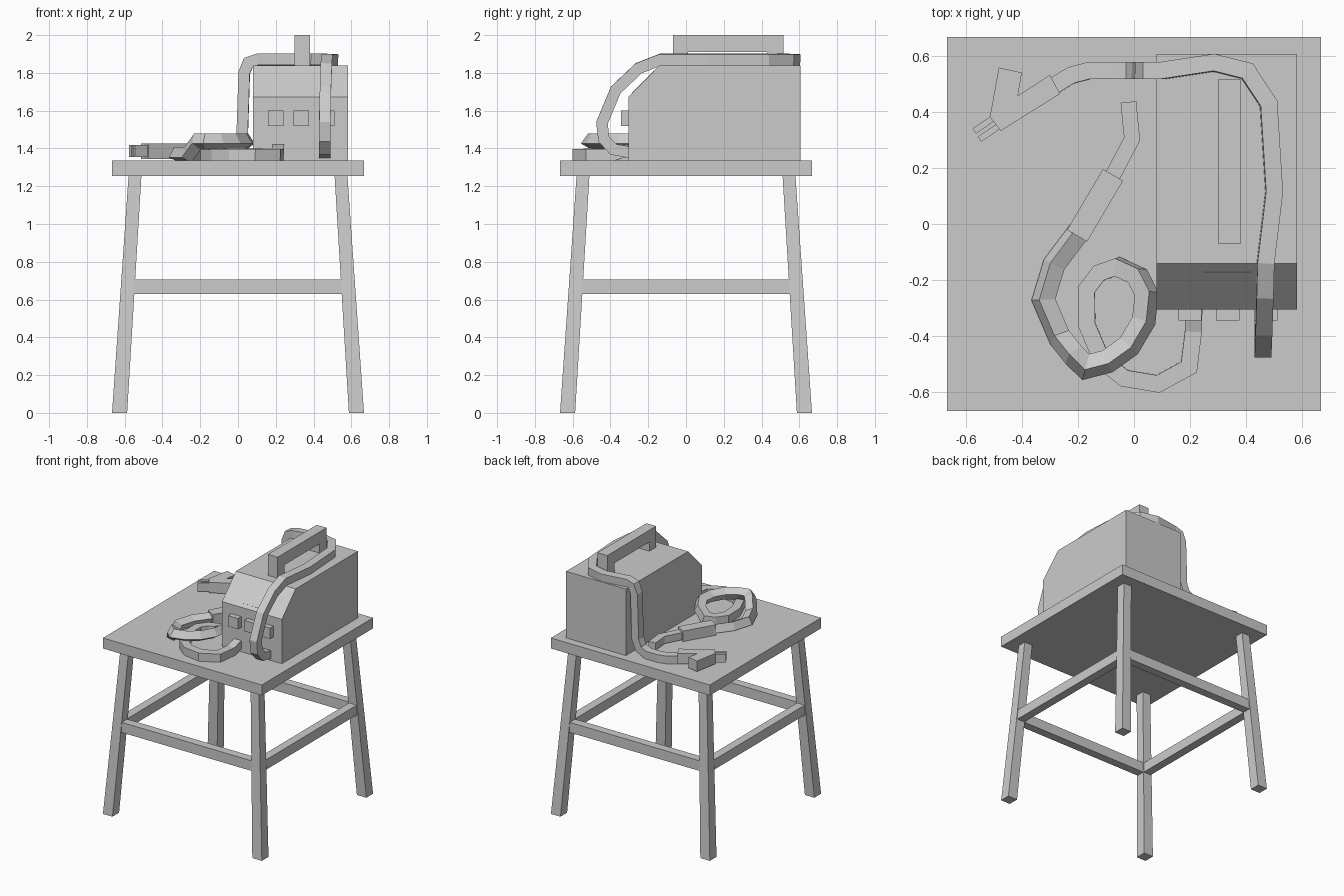
import bpy, bmesh
from mathutils import Vector


def finish(bm, name):
    bmesh.ops.recalc_face_normals(bm, faces=bm.faces)
    mesh = bpy.data.meshes.new(name)
    bm.to_mesh(mesh)
    bm.free()
    obj = bpy.data.objects.new(name, mesh)
    bpy.context.collection.objects.link(obj)
    return obj


def loft(name, rings):
    """Join a list of matching point rings and cap both ends."""
    bm = bmesh.new()
    vs = [[bm.verts.new(p) for p in r] for r in rings]
    n = len(vs[0])
    for a, b in zip(vs, vs[1:]):
        for i in range(n):
            bm.faces.new((a[i], a[(i + 1) % n], b[(i + 1) % n], b[i]))
    bm.faces.new(vs[0])
    bm.faces.new(vs[-1][::-1])
    return finish(bm, name)


def rect(cx, cy, z, hx, hy):
    return [(cx - hx, cy - hy, z), (cx + hx, cy - hy, z),
            (cx + hx, cy + hy, z), (cx - hx, cy + hy, z)]


def box(name, x0, x1, y0, y1, z0, z1):
    c = ((x0 + x1) / 2, (y0 + y1) / 2)
    h = ((x1 - x0) / 2, (y1 - y0) / 2)
    return loft(name, [rect(*c, z0, *h), rect(*c, z1, *h)])


def sweep(name, path, w, h):
    """Rectangular section carried along a path with mitred corners."""
    pts = [Vector(p) for p in path]
    dirs = [(b - a).normalized() for a, b in zip(pts, pts[1:])]
    side = dirs[0].cross(Vector((0, 0, 1))).normalized()
    up = side.cross(dirs[0])
    ring = [pts[0] + side * (w / 2 * i) + up * (h / 2 * j)
            for i, j in ((-1, -1), (1, -1), (1, 1), (-1, 1))]
    rings = [ring]
    for k, d in enumerate(dirs):
        n = d + (dirs[k + 1] if k + 1 < len(dirs) else d)
        ring = [p + d * ((pts[k + 1] - p).dot(n) / d.dot(n)) for p in ring]
        rings.append(ring)
    return loft(name, rings)


# Stool: seat, splayed legs and stretchers
box("stool_seat", -0.667, 0.667, -0.667, 0.667, 1.255, 1.335)
for sy, fb in ((-1, "front"), (1, "back")):
    for sx, lr in ((-1, "left"), (1, "right")):
        loft(f"{fb}_{lr}_leg", [rect(sx * 0.627, sy * 0.627, 0, 0.04, 0.04),
                                rect(sx * 0.545, sy * 0.545, 1.26, 0.034, 0.034)])
for s, a, b in ((-1, "front", "left"), (1, "back", "right")):
    c = s * 0.583
    box(f"{a}_stretcher", -0.57, 0.57, c - 0.032, c + 0.032, 0.63, 0.707)
    box(f"{b}_stretcher", c - 0.032, c + 0.032, -0.57, 0.57, 0.63, 0.705)

# Machine housing with a sloped front panel
profile = [(-0.305, 1.335), (0.607, 1.335), (0.607, 1.84), (-0.14, 1.84), (-0.305, 1.672)]
loft("machine_housing", [[(x, y, z) for y, z in profile] for x in (0.08, 0.582)])
sweep("sloped_panel_plate", [(0.332, -0.285, 1.693), (0.332, -0.17, 1.81)], 0.17, 0.003)

# Carrying handle
box("handle_bar", 0.30, 0.382, -0.07, 0.515, 1.91, 2.0)
box("handle_front_post", 0.30, 0.382, -0.07, 0.01, 1.84, 1.91)
box("handle_back_post", 0.30, 0.382, 0.43, 0.515, 1.84, 1.91)

# Control knobs
for i in range(3):
    x = 0.158 + i * 0.135
    box(f"knob_{i + 1}", x, x + 0.083, -0.345, -0.30, 1.52, 1.602)

# Clamp cable: loops up the front, over the top and down the left side
sweep("clamp_cable", [
    (0.46, -0.30, 1.38), (0.46, -0.385, 1.395), (0.46, -0.435, 1.45),
    (0.46, -0.445, 1.535), (0.463, -0.372, 1.71), (0.467, -0.25, 1.825),
    (0.47, -0.135, 1.87), (0.50, 0.115, 1.87), (0.48, 0.43, 1.87),
    (0.404, 0.545, 1.87), (0.285, 0.575, 1.87), (0.10, 0.547, 1.87),
    (0.055, 0.547, 1.855), (0.033, 0.547, 1.80), (0.022, 0.547, 1.46),
    (-0.005, 0.547, 1.395), (-0.065, 0.547, 1.367), (-0.16, 0.547, 1.367),
    (-0.225, 0.53, 1.367), (-0.31, 0.477, 1.372)], 0.06, 0.06)

# Forked clamp and its jaws
clamp = [(-0.30, 0.532), (-0.414, 0.457), (-0.40, 0.54), (-0.482, 0.558),
         (-0.514, 0.382), (-0.475, 0.332), (-0.264, 0.464)]
loft("clamp_body", [[(x, y, z) for x, y in clamp] for z in (1.345, 1.425)])
for i, s in enumerate((-1, 1)):
    ox, oy = s * 0.0096, s * -0.0145
    sweep(f"clamp_jaw_{i + 1}", [(-0.475 + ox, 0.375 + oy, 1.386),
                                 (-0.56 + ox, 0.317 + oy, 1.386)], 0.022, 0.062)

# Torch cable: coiled once on the seat, crossing over itself
low, high = 1.367, 1.436
sweep("torch_cable", [
    (0.214, -0.30, 1.392), (0.212, -0.38, low), (0.196, -0.51, low),
    (0.086, -0.57, low), (-0.035, -0.55, low), (-0.115, -0.485, low),
    (-0.168, -0.36, low), (-0.17, -0.235, low), (-0.125, -0.175, low),
    (-0.06, -0.152, low), (0.012, -0.185, 1.41), (0.045, -0.25, high),
    (0.035, -0.345, high), (-0.018, -0.435, high), (-0.095, -0.49, high),
    (-0.172, -0.51, high), (-0.215, -0.468, high), (-0.265, -0.405, low),
    (-0.323, -0.27, low), (-0.285, -0.145, low), (-0.195, -0.025, low)], 0.06, 0.062)

# Torch grip and bent neck
sweep("torch_grip", [(-0.203, -0.042, 1.375), (-0.075, 0.175, 1.375)], 0.083, 0.08)
sweep("torch_neck", [(-0.08, 0.165, 1.37), (-0.007, 0.303, 1.37), (-0.02, 0.435, 1.37)], 0.056, 0.056)
